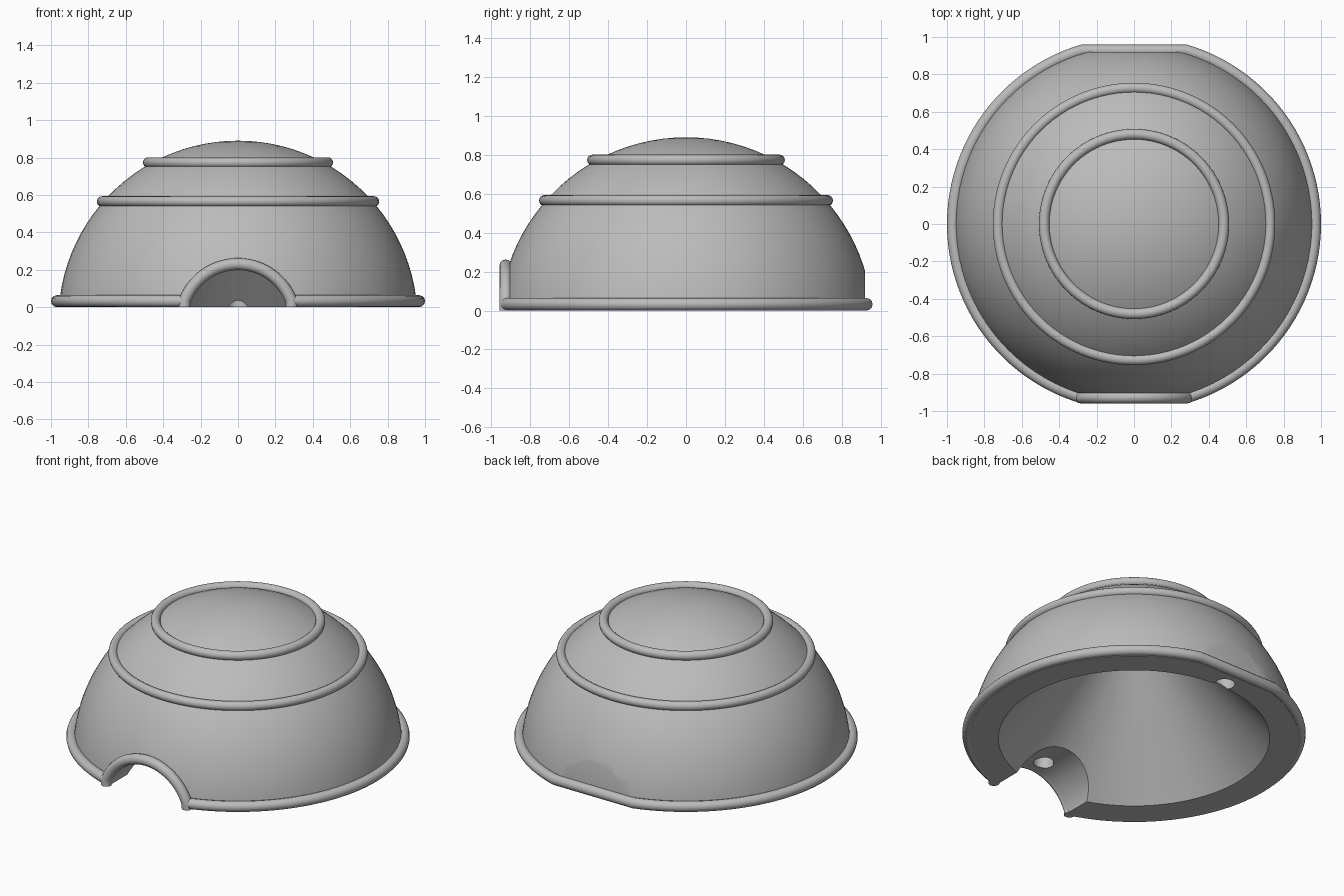
import bpy
import bmesh
from math import sin, cos, pi, radians, sqrt, asin, acos

if "Cube" in bpy.data.objects:
    bpy.data.objects.remove(bpy.data.objects["Cube"])

SEG = 96
DOME_R, DOME_Z = 0.96, -0.07       # dome sphere radius and centre height
ARCH_R, ARCH_Z = 0.275, -0.075     # doorway radius and centre height
FLAT_Y = 0.92                      # front and back flats
TUBE = 0.032                       # moulding thickness

grey = bpy.data.materials.new("stone_grey")
grey.use_nodes = True
grey.diffuse_color = (0.5, 0.5, 0.5, 1)
grey.node_tree.nodes["Principled BSDF"].inputs["Base Color"].default_value = (0.5, 0.5, 0.5, 1)


def select(obj):
    bpy.ops.object.select_all(action="DESELECT")
    obj.select_set(True)
    bpy.context.view_layer.objects.active = obj


def finish(obj, name):
    obj.name = name
    obj.data.materials.clear()
    obj.data.materials.append(grey)
    select(obj)
    bpy.ops.object.shade_smooth_by_angle(angle=radians(35))


def lathe(name, profile):
    """Revolve an (r, z) profile whose ends lie on the axis."""
    bm = bmesh.new()
    verts = [bm.verts.new((r, 0, z)) for r, z in profile]
    edges = [bm.edges.new(pair) for pair in zip(verts, verts[1:])]
    bmesh.ops.spin(bm, geom=verts + edges, cent=(0, 0, 0), axis=(0, 0, 1),
                   angle=2 * pi, steps=SEG, use_duplicate=False)
    bmesh.ops.remove_doubles(bm, verts=bm.verts, dist=1e-4)
    bmesh.ops.recalc_face_normals(bm, faces=bm.faces)
    mesh = bpy.data.meshes.new(name)
    bm.to_mesh(mesh)
    bm.free()
    obj = bpy.data.objects.new(name, mesh)
    bpy.context.collection.objects.link(obj)
    return obj


def cut(target, cutter):
    cutter.hide_render = True
    mod = target.modifiers.new("cut", "BOOLEAN")
    mod.operation, mod.solver, mod.object = "DIFFERENCE", "EXACT", cutter
    select(target)
    bpy.ops.object.modifier_apply(modifier=mod.name)
    bpy.data.objects.remove(cutter)


def cylinder(radius, depth, loc, rot=(0, 0, 0), sides=64):
    bpy.ops.mesh.primitive_cylinder_add(vertices=sides, radius=radius, depth=depth,
                                        location=loc, rotation=rot)
    return bpy.context.object


def tube(name, points):
    """Round moulding swept along an open path."""
    curve = bpy.data.curves.new(name, "CURVE")
    curve.dimensions = "3D"
    curve.bevel_depth, curve.bevel_resolution = TUBE, 4
    curve.use_fill_caps = True
    spline = curve.splines.new("POLY")
    spline.points.add(len(points) - 1)
    for p, co in zip(spline.points, points):
        p.co = (*co, 1)
    obj = bpy.data.objects.new(name, curve)
    bpy.context.collection.objects.link(obj)
    select(obj)
    bpy.ops.object.convert(target="MESH")
    finish(bpy.context.object, name)


# Dome shell: spherical outside, conical hollow inside
start = asin(-DOME_Z / DOME_R)
arc = [start + (pi / 2 - start) * i / 24 for i in range(25)]
outer = [(DOME_R * cos(a), DOME_Z + DOME_R * sin(a)) for a in arc]
outer[-1] = (0, DOME_Z + DOME_R)
dome = lathe("dome_shell", [(0, 0.8), (0.1, 0.8), (0.79, 0)] + outer)

# Flats at front and back
for side in (-1, 1):
    bpy.ops.mesh.primitive_cube_add(size=1, location=(0, side * (FLAT_Y + 0.5), 0.5))
    box = bpy.context.object
    box.scale = (2, 1, 3)
    cut(dome, box)

# Arched doorway through the front wall
cut(dome, cylinder(ARCH_R, 1, (0, -0.8, ARCH_Z), (pi / 2, 0, 0), 96))

# Blind peg holes in the doorway ceiling and under the back wall
cut(dome, cylinder(0.06, 0.2, (0, -0.82, 0.2), sides=32))
cut(dome, cylinder(0.06, 0.2, (0, 0.82, 0), sides=32))
finish(dome, "dome_shell")

# Base rim: round at the sides, straight across the back, open at the doorway
rim_r, chord_y = 1 - TUBE, 0.927
limit = asin(chord_y / rim_r)
side_arc = [-limit + 2 * limit * i / 48 for i in range(49)]
right = [(rim_r * cos(a), rim_r * sin(a), TUBE) for a in side_arc]
left = [(-x, y, z) for x, y, z in reversed(right)]
tube("base_rim", right + left)

# Doorway moulding, straightened where it meets the ground
mould_r = ARCH_R + 0.03
low = asin((0.03 - ARCH_Z) / mould_r)
bow = [low + (pi - 2 * low) * i / 40 for i in range(41)]
path = [(mould_r * cos(a), -chord_y, ARCH_Z + mould_r * sin(a)) for a in bow]
foot_x = path[0][0]
tube("doorway_moulding", [(foot_x, -chord_y, 0)] + path + [(-foot_x, -chord_y, 0)])

# Ring mouldings around the dome
for name, radius, height in (("middle_ring", 0.727, 0.565), ("upper_ring", 0.48, 0.773)):
    bpy.ops.mesh.primitive_torus_add(major_radius=radius, minor_radius=0.028,
                                     major_segments=SEG, minor_segments=16,
                                     location=(0, 0, height))
    finish(bpy.context.object, name)
